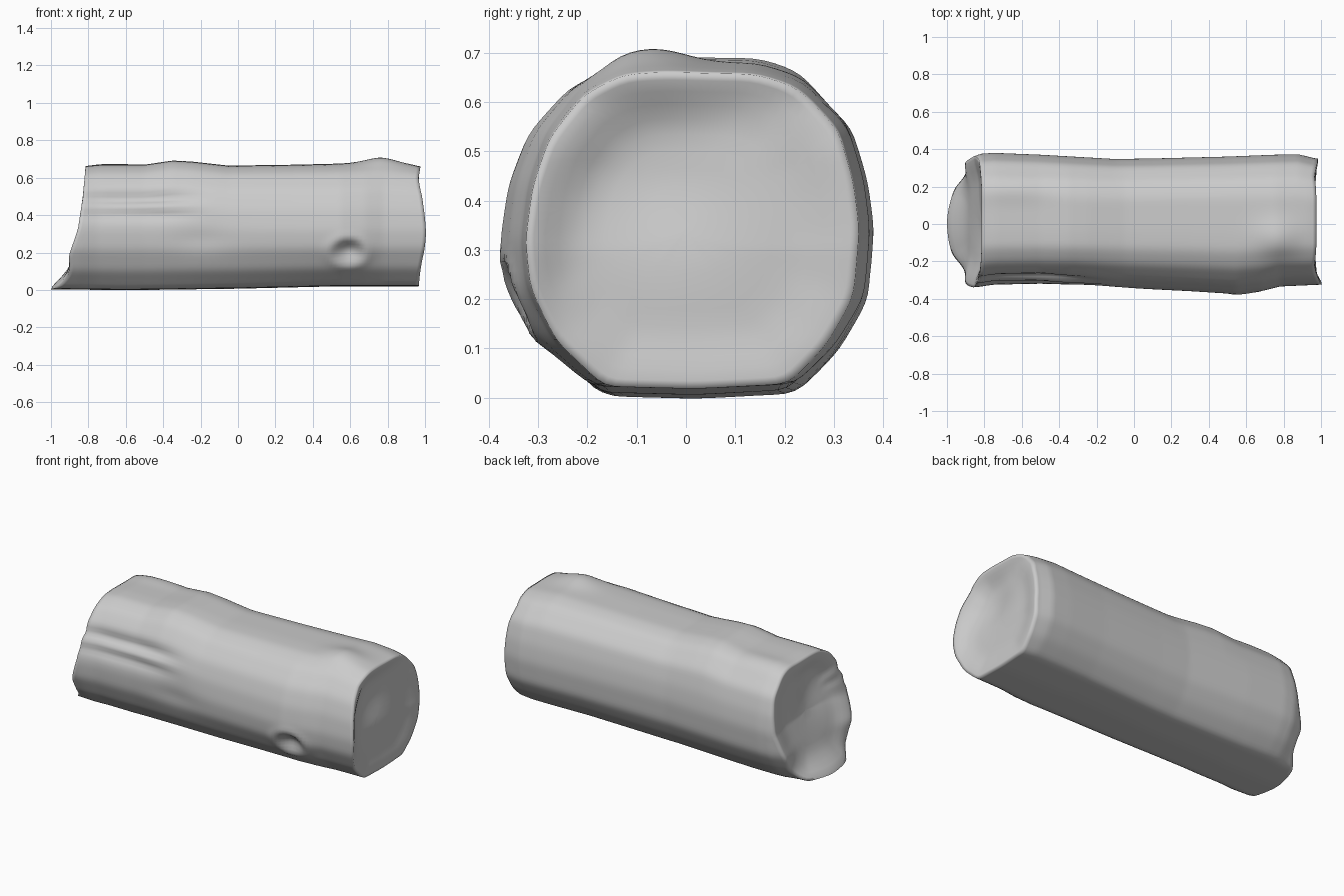
import bpy, bmesh
from math import exp, pi, sqrt
from mathutils import Vector

if "Cube" in bpy.data.objects:
    bpy.data.objects.remove(bpy.data.objects["Cube"])

CZ = 0.34          # height of the log axis
NA, NX, NC = 112, 90, 10   # around, along, cap rings

# Cross-section outline (y, z) and silhouette curves along x
SECTION = [(-.17, .015), (-.27, .11), (-.325, .22), (-.335, .32), (-.32, .43), (-.285, .53),
           (-.21, .62), (-.13, .66), (-.04, .665), (.14, .662), (.22, .635), (.305, .545),
           (.335, .44), (.347, .34), (.335, .20), (.28, .10), (.205, .02), (.02, .01)]
TOP = [(-1, .655), (-.82, .66), (-.74, .668), (-.5, .668), (-.35, .69), (-.25, .685), (-.05, .663),
       (.3, .668), (.6, .675), (.76, .68), (.93, .665), (.99, .655)]
BACK = [(-1, .33), (-.9, .345), (-.82, .375), (-.75, .38), (-.5, .37), (-.1, .347), (.1, .35),
        (.5, .36), (.75, .37), (.88, .372), (.97, .35)]
FRONT = [(-1, .33), (-.85, .34), (-.75, .325), (-.5, .32), (-.3, .328), (-.1, .34), (.3, .36),
         (.55, .376), (.68, .36), (.78, .335), (1, .325)]
BASE = [(-1, .005), (-.6, .0), (0, .008), (.5, .02), (1, .02)]
LEFT_END = [(.01, -1), (.08, -.95), (.14, -.92), (.33, -.855), (.5, -.83), (.66, -.815)]
RIGHT_END = [(0, .965), (.1, .975), (.3, .985), (.5, .98), (.6, .965), (.66, .975)]


def curve(pts, t):
    if t <= pts[0][0]:
        return pts[0][1]
    for (a, va), (b, vb) in zip(pts, pts[1:]):
        if t <= b:
            f = (t - a) / (b - a)
            return va + (vb - va) * f
    return pts[-1][1]


def gauss(d):
    return exp(-d * d)


def step(a, b, t):
    t = min(1, max(0, (t - a) / (b - a)))
    return t * t * (3 - 2 * t)


# Evenly spaced, lightly rounded outline points from the section polygon
def outline(n):
    p = [Vector(q) for q in SECTION]
    segs = [(a, b, (b - a).length) for a, b in zip(p, p[1:] + p[:1])]
    total = sum(s[2] for s in segs)
    out = []
    for i in range(n):
        d = total * i / n
        for a, b, l in segs:
            if d <= l:
                out.append(a.lerp(b, d / l))
                break
            d -= l
    for _ in range(2):
        out = [(out[i - 1] + out[i] * 2 + out[(i + 1) % n]) / 4 for i in range(n)]
    return out


def left_x(y, z):
    return curve(LEFT_END, z) + .9 * y * y * (1 - step(.02, .2, z))


def right_x(y, z):
    return curve(RIGHT_END, z) + .02 * step(.24, .33, -y) * gauss((z - .3) / .2)


# Bark surface: silhouette scaling plus knot, grooves and lumps
def bark(q, x):
    y, z = q
    y *= curve(BACK, x) / .345 if y > 0 else curve(FRONT, x) / .334
    k = (curve(TOP, x) - CZ) / .323 if z > CZ else (CZ - curve(BASE, x)) / .328
    z = CZ + (z - CZ) * k
    r = 0
    if y < 0:
        # Oval knot hole with a raised lip
        d = sqrt(((x - .59) / .10) ** 2 + ((z - .205) / .075) ** 2)
        r += .01 * gauss((d - 1) / .35) - .04 * gauss(d / .7)
        # Split channel running in from the left end
        f = (1 - step(-.45, -.12, x)) * (.6 + .4 * step(-.85, -.65, x))
        r -= f * (.028 * gauss((z - .495) / .035) + .016 * gauss((z - .405) / .03))
        r += .01 * gauss((x + .4) / .2) * gauss((z - .45) / .03)
        r -= .01 * gauss((x + .2) / .15) * gauss((z - .27) / .07)
    if z > CZ:
        # Lumps on top
        r += .014 * gauss((x + .65) / .22) * gauss((y - .19) / .06)
        r += .028 * gauss((x - .77) / .12) * gauss((y + .07) / .09)
    v = Vector((y, z - CZ)).normalized() * r
    return y + v.x, z + v.y


bm = bmesh.new()
rings = []
pts = outline(NA)


def ring(coords):
    rings.append([bm.verts.new(c) for c in coords])


# Sunken cut faces, shrinking each rim towards its centre
def cap(x_end, s, side):
    out = []
    for q in pts:
        xr = x_end(*q)
        y0, z0 = bark(q, xr)
        y, z = y0 * s, CZ + (z0 - CZ) * s
        pit = gauss((y + .08) / .17) * gauss((z - .46) / .15)
        dish = step(0, .4, 1 - s) * (.025 + .04 * pit)
        out.append((x_end(y, z) - side * dish, y, z))
    return out


shrink = [1 - .97 * (i / NC) ** 1.3 for i in range(1, NC + 1)]
for s in reversed(shrink):
    ring(cap(left_x, s, -1))
for i in range(NX + 1):
    t = i / NX
    co = []
    for q in pts:
        xa, xb = left_x(*q), right_x(*q)
        x = xa + (xb - xa) * t
        co.append((x, *bark(q, x)))
    ring(co)
for s in shrink:
    ring(cap(right_x, s, 1))

for a, b in zip(rings, rings[1:]):
    for i in range(NA):
        j = (i + 1) % NA
        bm.faces.new((a[i], a[j], b[j], b[i]))
bm.faces.new(rings[0])
bm.faces.new(rings[-1])
bmesh.ops.recalc_face_normals(bm, faces=bm.faces)

me = bpy.data.meshes.new("log")
bm.to_mesh(me)
bm.free()
log = bpy.data.objects.new("log", me)
bpy.context.collection.objects.link(log)
bpy.context.view_layer.objects.active = log
log.select_set(True)
bpy.ops.object.shade_smooth_by_angle(angle=pi * .6)
